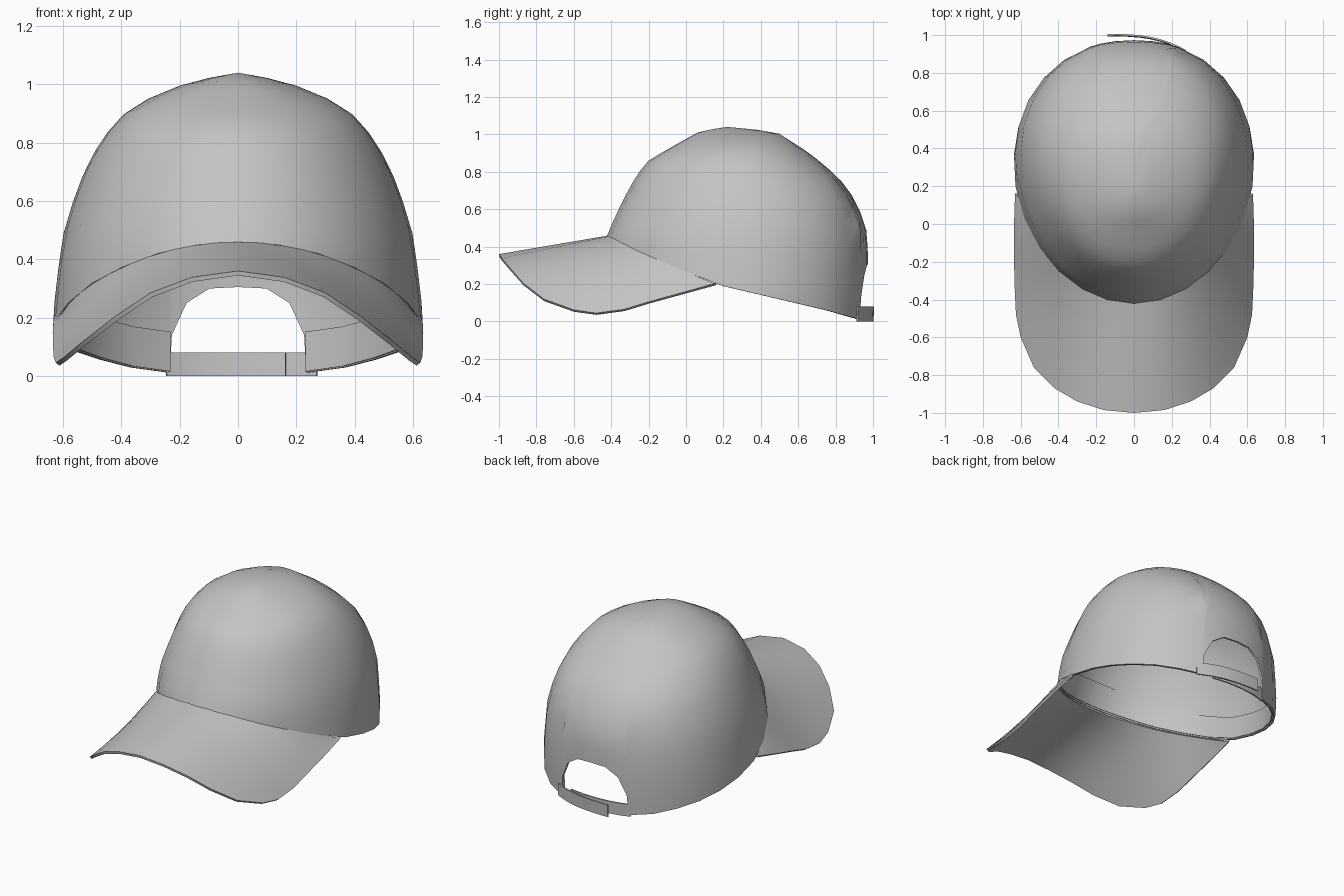
import bpy, bmesh
from math import sin, cos, pi
from mathutils import Vector

cube = bpy.data.objects.get("Cube")
if cube:
    bpy.data.objects.remove(cube, do_unlink=True)

grey = bpy.data.materials.new("plain grey cloth")
grey.use_nodes = True
grey.diffuse_color = (0.55, 0.55, 0.55, 1)
grey.node_tree.nodes["Principled BSDF"].inputs["Base Color"].default_value = (0.55, 0.55, 0.55, 1)

# Crown sections: height, half width, front y, back y
SECTIONS = [
    (0, .635, -.46, .965), (.2, .637, -.45, .975), (.47, .605, -.42, .97),
    (.62, .56, -.35, .92), (.72, .52, -.30, .86), (.8, .475, -.25, .78),
    (.86, .43, -.2, .71), (.92, .37, -.1, .63), (.97, .27, -.01, .55),
    (1.01, .16, .06, .49), (1.03, .06, .15, .34), (1.04, 0, .22, .22)]
TOP = 1.04
# Lower edge height by depth, and arch height by angle from the back
EDGE = [(-.44, .46), (-.25, .37), (.16, .2), (.78, .055), (.9, .02), (.98, 0)]
ARCH = [(0, .305), (.13, .3), (.25, .25), (.33, .14)]
GAP = .345


def lookup(table, v):
    """Piecewise linear interpolation of the columns after the first."""
    v = min(max(v, table[0][0]), table[-1][0])
    for a, b in zip(table, table[1:]):
        if v <= b[0]:
            t = (v - a[0]) / (b[0] - a[0])
            return [p + (q - p) * t for p, q in zip(a[1:], b[1:])]


def crown_point(a, z, grow=0.0):
    """Point on the crown at angle a (0 is front, pi is back)."""
    w, yf, yb = lookup(SECTIONS, z)
    yc = yf + (yb - yf) * .55
    s, c = sin(a), cos(a)
    if c < 0:
        s = abs(s) ** .9 * (1 if s > 0 else -1)
    ry = (yc - yf) if c > 0 else (yb - yc)
    return Vector(((w + grow) * s, yc - (ry + grow) * c, z))


def edge_height(a):
    return lookup(EDGE, crown_point(a, .3).y)[0]


def opening_height(a):
    d = abs(pi - a)
    return lookup(ARCH, d)[0] if d < GAP - .001 else edge_height(a)


def sheet(name, rows, thickness):
    """Skin rows of points, thicken inward and smooth."""
    bm = bmesh.new()
    grid = [[bm.verts.new(p) for p in row] for row in rows]
    for r, q in zip(grid, grid[1:]):
        for i in range(len(r) - 1):
            bm.faces.new((r[i], r[i + 1], q[i + 1], q[i]))
    bmesh.ops.remove_doubles(bm, verts=bm.verts, dist=.0005)
    bm.normal_update()
    base = Vector((0, .3, -1))
    if sum(f.normal.dot(f.calc_center_median() - base) * f.calc_area() for f in bm.faces) < 0:
        bmesh.ops.reverse_faces(bm, faces=bm.faces)
    mesh = bpy.data.meshes.new(name)
    bm.to_mesh(mesh)
    bm.free()
    mesh.materials.append(grey)
    ob = bpy.data.objects.new(name, mesh)
    bpy.context.collection.objects.link(ob)
    bpy.ops.object.select_all(action='DESELECT')
    ob.select_set(True)
    bpy.context.view_layer.objects.active = ob
    mod = ob.modifiers.new("thickness", 'SOLIDIFY')
    mod.thickness = thickness
    mod.offset = -1
    bpy.ops.object.modifier_apply(modifier=mod.name)
    bpy.ops.object.shade_smooth_by_angle(angle=.75)
    return ob


# Crown with an arched opening at the back
half = [(pi - GAP) * i / 12 for i in range(13)] + [pi - d for d, z in reversed(ARCH)]
angles = half + [2 * pi - a for a in reversed(half[:-1])]
levels = [0, .12, .25, .38, .5, .6, .69, .77, .84, .9, .95, .98, 1]
rows = []
for f in levels:
    row = []
    for a in angles:
        low = opening_height(a)
        row.append(crown_point(a, low + (TOP - low) * f))
    rows.append(row)
sheet("crown", rows, .012)

# Sweatband inside the crown, ending at the opening
band = [(pi - GAP) * i / 12 for i in range(-12, 13)]
sheet("sweatband",
      [[crown_point(a, edge_height(a) + h, -.016) for a in band] for h in (.004, .07, .14)], .006)

# Curved brim, lofted from the crown seam to its outer edge
OUTER = [(0, -1, .36), (.16, -.985, .338), (.3, -.94, .285), (.42, -.87, .205),
         (.53, -.76, .12), (.6, -.6, .062), (.625, -.48, .045), (.632, -.33, .065),
         (.635, -.2, .105), (.635, 0, .16), (.63, .16, .205)]
n = len(OUTER) - 1
rows = []
for k in range(7):
    t = k / 6
    row = []
    for i in range(-n, n + 1):
        x, y, z = OUTER[abs(i)]
        a = 1.32 * i / n
        seam = crown_point(a, edge_height(a), -.005)
        row.append(seam.lerp(Vector((x if i > 0 else -x, y, z)), t))
    rows.append(row)
sheet("brim", rows, .016)


# Two overlapping closing straps across the opening
def strap(name, start, end, grow_start, grow_end):
    steps = [i / 8 for i in range(9)]
    sheet(name, [[crown_point(pi - start + (start - end) * t, z,
                              grow_start + (grow_end - grow_start) * t) for t in steps]
                 for z in (0, .08)], .009)


strap("right_strap", -.36, .226, -.004, -.004)
strap("left_strap", .4, -.173, .004, .046)
